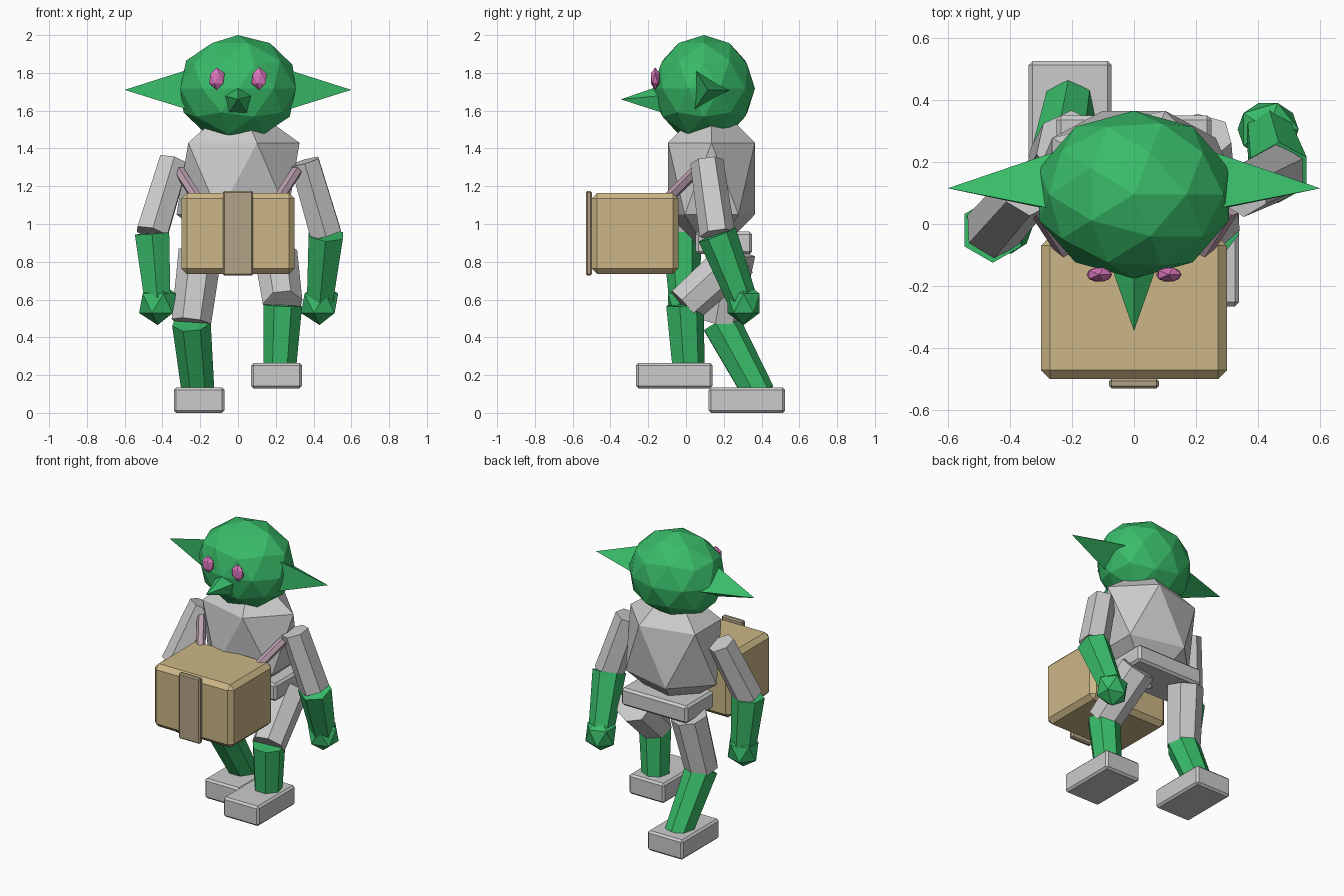
import bpy
from mathutils import Vector

if "Cube" in bpy.data.objects:
    bpy.data.objects.remove(bpy.data.objects["Cube"])


def material(name, rgb):
    m = bpy.data.materials.new(name)
    m.diffuse_color = (*rgb, 1)
    m.use_nodes = True
    m.node_tree.nodes["Principled BSDF"].inputs["Base Color"].default_value = m.diffuse_color
    return m


GREEN = material("green_skin", (0.04, 0.5, 0.14))
PINK = material("pink_eye", (0.7, 0.18, 0.5))
TAN = material("tan_crate", (0.6, 0.47, 0.24))
BROWN = material("brown_band", (0.45, 0.37, 0.24))
MAUVE = material("mauve_strap", (0.5, 0.35, 0.43))


def finish(name, mat=None):
    ob = bpy.context.object
    ob.name = name
    if mat:
        ob.data.materials.append(mat)
    return ob


def ball(name, centre, radii, subdivisions, mat=None):
    bpy.ops.mesh.primitive_ico_sphere_add(subdivisions=subdivisions, radius=1, location=centre)
    bpy.context.object.scale = radii
    return finish(name, mat)


def limb(name, start, end, r1, r2, sides=6, mat=None):
    a, b = Vector(start), Vector(end)
    turn = Vector((0, 0, 1)).rotation_difference(b - a)
    bpy.ops.mesh.primitive_cone_add(vertices=sides, radius1=r1, radius2=r2,
                                    depth=(b - a).length, location=(a + b) / 2,
                                    rotation=turn.to_euler())
    return finish(name, mat)


def box(name, low, high, bevel, mat=None):
    lo, hi = Vector(low), Vector(high)
    bpy.ops.mesh.primitive_cube_add(size=1, location=(lo + hi) / 2)
    ob = finish(name, mat)
    for v in ob.data.vertices:
        v.co = v.co * (hi - lo)
    mod = ob.modifiers.new("bevel", 'BEVEL')
    mod.width = bevel
    mod.segments = 1
    return ob


# Head, nose and torso
ball("head", (0, 0.095, 1.717), (0.322, 0.27, 0.283), 2, GREEN)
limb("nose", (0, -0.12, 1.655), (0, -0.345, 1.66), 0.083, 0, 5, GREEN)
ball("torso", (0, 0.135, 1.24), (0.364, 0.27, 0.425), 1)
box("belt", (-0.25, 0.05, 0.84), (0.25, 0.35, 0.96), 0.015)

# Ears, eyes and crate straps on both sides
for s, side in ((-1, "left"), (1, "right")):
    limb(side + "_ear", (s * 0.2, 0.107, 1.71), (s * 0.6, 0.115, 1.71), 0.145, 0, 3, GREEN)
    ball(side + "_eye", (s * 0.112, -0.163, 1.77), (0.046, 0.027, 0.06), 1, PINK)
    limb(side + "_strap", (s * 0.2, -0.12, 1.11), (s * 0.31, 0.05, 1.28), 0.03, 0.03, 6, MAUVE)

# Walking pose: joints differ per side (shoulder, elbow, hand)
arms = {
    "left": ((-0.34, 0.11, 1.33), (-0.455, -0.02, 0.95), (-0.425, -0.01, 0.58)),
    "right": ((0.352, 0.11, 1.33), (0.465, 0.165, 0.945), (0.432, 0.305, 0.58)),
}
for side, (shoulder, elbow, hand) in arms.items():
    limb(side + "_upper_arm", elbow, shoulder, 0.095, 0.088)
    limb(side + "_forearm", hand, elbow, 0.078, 0.105, 6, GREEN)
    ball(side + "_hand", hand, (0.11, 0.1, 0.115), 1, GREEN)

# Legs (hip, knee, ankle) and foot blocks
legs = {
    "left": ((-0.2, 0.25, 0.85), (-0.247, 0.18, 0.48), (-0.21, 0.385, 0.1)),
    "right": ((0.2, 0.275, 0.83), (0.237, -0.01, 0.57), (0.22, 0.01, 0.22)),
}
feet = {"left": (-0.34, 0.12, 0), "right": (0.07, -0.265, 0.13)}
for side, (hip, knee, ankle) in legs.items():
    limb(side + "_thigh", knee, hip, 0.108, 0.118, 7)
    limb(side + "_shin", ankle, knee, 0.088, 0.105, 7, GREEN)
    x, y, z = feet[side]
    box(side + "_foot", (x, y, z), (x + 0.268, y + 0.405, z + 0.135), 0.013)

# Carried crate with a front band
box("crate", (-0.3, -0.5, 0.735), (0.3, -0.04, 1.165), 0.03, TAN)
box("crate_band", (-0.08, -0.53, 0.727), (0.08, -0.498, 1.175), 0.008, BROWN)
